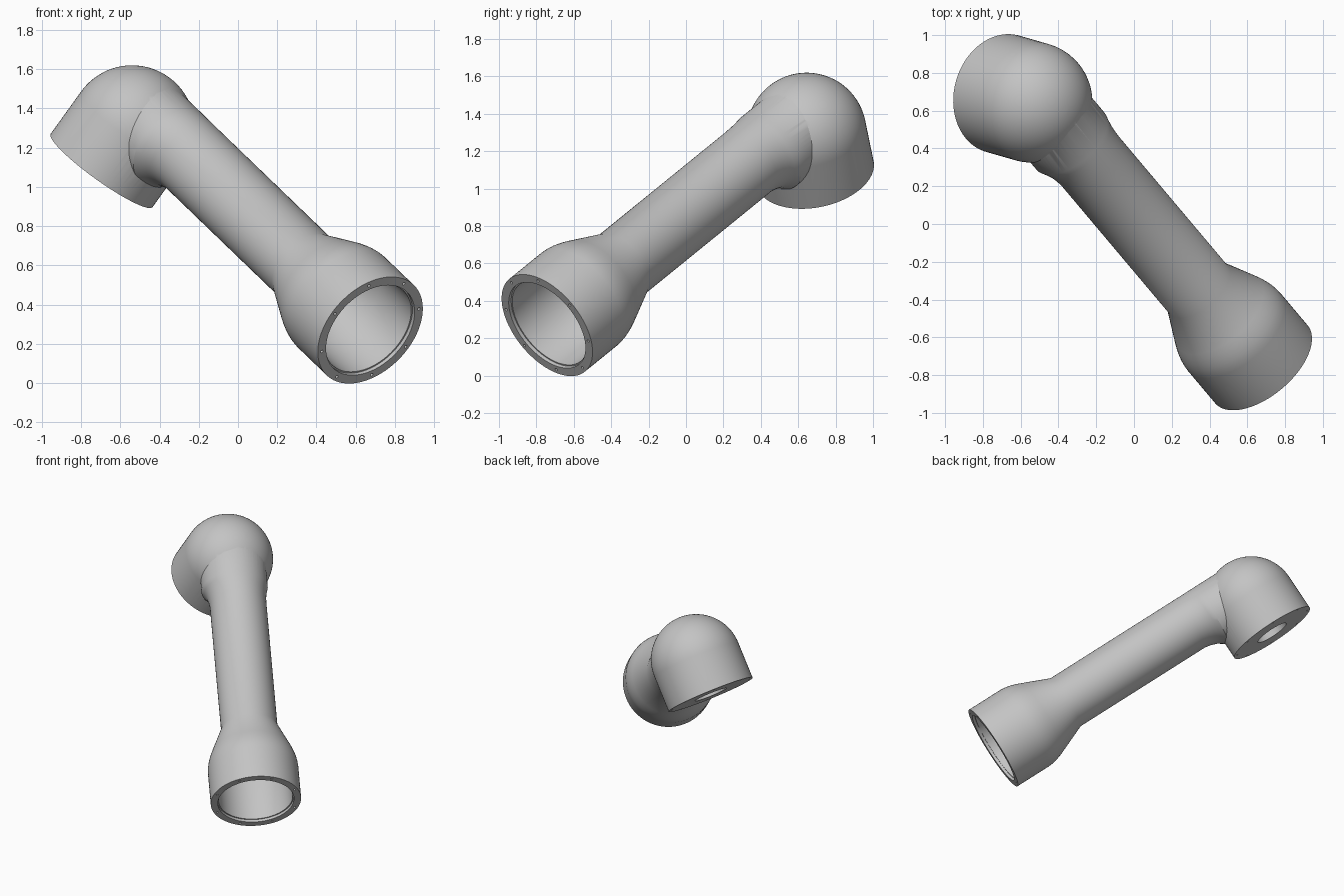
import bpy, bmesh
from math import sin, cos, pi
from mathutils import Vector

old = bpy.data.objects.get("Cube")
if old:
    bpy.data.objects.remove(old)

grey = bpy.data.materials.new("light_grey")
grey.use_nodes = True
colour = (0.55, 0.55, 0.55, 1)
grey.diffuse_color = colour
grey.node_tree.nodes["Principled BSDF"].inputs["Base Color"].default_value = colour

# Joint axes: the elbow cup faces along `cup`, the tube runs along `arm`
R, TUBE = 0.32, 0.2
cup = Vector((-0.575, 0.165, -0.80)).normalized()
arm = Vector((0.553, -0.652, -0.522))
arm = (arm - cup * arm.dot(cup)).normalized()
side = arm.cross(cup)
elbow = Vector((-0.54, 0.645, 1.30))
tube_start = elbow - cup * 0.103
CUP_END, BELL_END = 0.27, 2.11


def lathe(bm, origin, axis, u, profile, n=72):
    """Closed solid from rings of (distance, radius, shift along u)."""
    v = axis.cross(u)
    rings = []
    for t, r, s in profile:
        centre = origin + axis * t + u * s
        rings.append([bm.verts.new(centre + (u * cos(a) + v * sin(a)) * r)
                      for a in (2 * pi * i / n for i in range(n))])
    for a, b in zip(rings, rings[1:]):
        for i in range(n):
            j = (i + 1) % n
            bm.faces.new((a[i], a[j], b[j], b[i]))
    bm.faces.new(rings[0][::-1])
    bm.faces.new(rings[-1])


def make(name, build):
    bm = bmesh.new()
    build(bm)
    bmesh.ops.recalc_face_normals(bm, faces=bm.faces)
    mesh = bpy.data.meshes.new(name)
    bm.to_mesh(mesh)
    bm.free()
    mesh.materials.append(grey)
    obj = bpy.data.objects.new(name, mesh)
    bpy.context.collection.objects.link(obj)
    return obj


def combine(target, other, operation):
    mod = target.modifiers.new(operation.lower(), "BOOLEAN")
    mod.operation, mod.solver, mod.object = operation, "EXACT", other
    bpy.context.view_layer.objects.active = target
    bpy.ops.object.modifier_apply(modifier=mod.name)
    bpy.data.objects.remove(other)


def bolt_holes(origin, axis, u):
    def build(bm):
        v = axis.cross(u)
        for i in range(8):
            a = i * pi / 4
            centre = origin + (u * cos(a) + v * sin(a)) * 0.296
            lathe(bm, centre, axis, u, [(-0.04, 0.008, 0), (0.02, 0.008, 0)], 12)
    return build


# Tube with a lopsided fillet at the elbow and a flared bell at the far end
fillet = [(0.05, 0.07), (0.30, 0.07), (0.33, 0.045), (0.36, 0.025), (0.40, 0.01), (0.45, 0)]
tube_profile = [(t, TUBE + e / 2, e / 2) for t, e in fillet]
tube_profile += [(1.50, TUBE, 0), (1.70, 0.283, 0), (1.73, 0.295, 0), (1.76, 0.305, 0),
                 (1.79, 0.313, 0), (1.82, 0.318, 0), (1.85, R, 0), (BELL_END, R, 0)]
link = make("arm_link", lambda bm: lathe(bm, tube_start, arm, cup, tube_profile))

# Domed elbow cup
dome = [(-R * cos(a), R * sin(a), 0) for a in (pi / 2 * (i + 0.2) / 20 for i in range(20))]
dome += [(0, R, 0), (CUP_END, R, 0)]
combine(link, make("elbow_cup", lambda bm: lathe(bm, elbow, cup, arm, dome)), "UNION")

# Hollow bore through the bell and tube
bore = [(0, 0.16, 0), (1.52, 0.16, 0), (1.80, 0.262, 0), (BELL_END - 0.02, 0.262, 0),
        (BELL_END - 0.02, 0.27, 0), (BELL_END + 0.05, 0.27, 0)]
combine(link, make("bell_bore", lambda bm: lathe(bm, tube_start, arm, cup, bore)), "DIFFERENCE")

# Central opening in the cup face
opening = [(-0.05, 0.12, 0), (CUP_END + 0.05, 0.12, 0)]
combine(link, make("cup_opening", lambda bm: lathe(bm, elbow, cup, arm, opening)), "DIFFERENCE")

# Bolt circles on both flanges
combine(link, make("bell_bolts", bolt_holes(tube_start + arm * BELL_END, arm, cup)), "DIFFERENCE")
combine(link, make("cup_bolts", bolt_holes(elbow + cup * CUP_END, cup, arm)), "DIFFERENCE")

# Smooth shading with sharp rims
bpy.ops.object.select_all(action="DESELECT")
link.select_set(True)
bpy.context.view_layer.objects.active = link
bpy.ops.object.shade_smooth_by_angle(angle=0.5)
